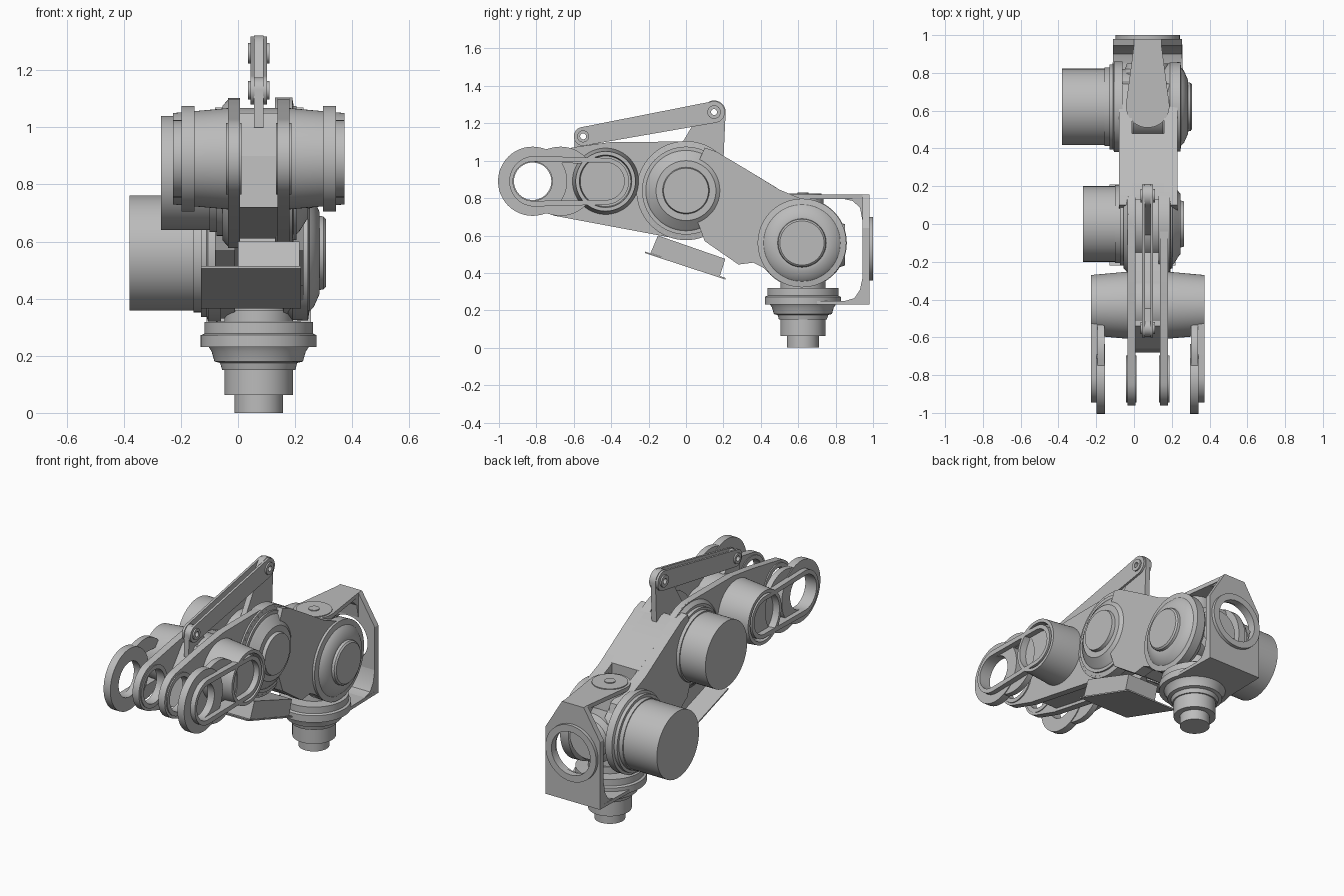
import bpy, bmesh, math
from mathutils import Vector
from mathutils.geometry import convex_hull_2d

cube = bpy.data.objects.get("Cube")
if cube:
    bpy.data.objects.remove(cube)

GREY = (0.5, 0.5, 0.5, 1)
mat = bpy.data.materials.new("machine grey")
mat.use_nodes = True
mat.diffuse_color = GREY
mat.node_tree.nodes["Principled BSDF"].inputs["Base Color"].default_value = GREY

MID = 0.0725              # symmetry plane of the arm
FORK = (-0.82, 0.89)      # joint centres as (y, z)
WRIST = (-0.43, 0.89)
ELBOW = (0.0, 0.84)
SHOULDER = (0.62, 0.56)
TAU = math.tau

# Maps (in-plane a, in-plane b, depth c) to world space for each axis
AXES = {"X": lambda a, b, c: (c, a, b),
        "Y": lambda a, b, c: (a, c, b),
        "Z": lambda a, b, c: (a, b, c)}


def finish(name, bm):
    bmesh.ops.remove_doubles(bm, verts=bm.verts, dist=1e-5)
    bmesh.ops.recalc_face_normals(bm, faces=bm.faces)
    mesh = bpy.data.meshes.new(name)
    bm.to_mesh(mesh)
    bm.free()
    mesh.materials.append(mat)
    ob = bpy.data.objects.new(name, mesh)
    bpy.context.collection.objects.link(ob)
    bpy.ops.object.select_all(action="DESELECT")
    ob.select_set(True)
    bpy.context.view_layer.objects.active = ob
    bpy.ops.object.shade_smooth_by_angle(angle=math.radians(30))
    return ob


def circle(c, r, n=48):
    return [(c[0] + r * math.cos(TAU * i / n), c[1] + r * math.sin(TAU * i / n)) for i in range(n)]


def hull(*groups):
    pts = [Vector(p) for g in groups for p in g]
    return [tuple(pts[i]) for i in convex_hull_2d(pts)]


def prism(name, axis, c0, c1, outline, *holes):
    """Extrude a flat outline with holes from depth c0 to c1."""
    cu = bpy.data.curves.new(name, "CURVE")
    cu.dimensions = "2D"
    cu.fill_mode = "BOTH"
    cu.extrude = abs(c1 - c0) / 2
    for loop in (outline, *holes):
        sp = cu.splines.new("POLY")
        sp.points.add(len(loop) - 1)
        for p, q in zip(sp.points, loop):
            p.co = (q[0], q[1], 0, 1)
        sp.use_cyclic_u = True
    tmp = bpy.data.objects.new(name + "_tmp", cu)
    mesh = bpy.data.meshes.new_from_object(tmp)
    bm = bmesh.new()
    bm.from_mesh(mesh)
    for v in bm.verts:
        v.co = AXES[axis](v.co.x, v.co.y, v.co.z + (c0 + c1) / 2)
    bpy.data.objects.remove(tmp)
    bpy.data.curves.remove(cu)
    bpy.data.meshes.remove(mesh)
    return finish(name, bm)


def lathe(name, axis, centre, profile, n=64):
    """Revolve (depth, radius) pairs about an axis and cap both ends."""
    bm = bmesh.new()
    rings = [[bm.verts.new(AXES[axis](a, b, d)) for a, b in circle(centre, r, n)] for d, r in profile]
    for p, q in zip(rings, rings[1:]):
        for i in range(n):
            bm.faces.new((p[i], p[(i + 1) % n], q[(i + 1) % n], q[i]))
    bm.faces.new(rings[0])
    bm.faces.new(rings[-1])
    return finish(name, bm)


def both_sides(name, d0, d1, outline, *holes):
    for side, s in (("left", 1), ("right", -1)):
        prism(f"{side}_{name}", "X", MID + s * d0, MID + s * d1, outline, *holes)


# Forearm: two plates joined by a solid web
arm = hull(circle(FORK, 0.14), circle(ELBOW, 0.262),
           [(-0.7, 0.705), (-0.58, 1.075), (-0.4, 1.1)])
both_sides("forearm_plate", 0.065, 0.108, arm, circle(FORK, 0.1))
both_sides("forearm_end_ring", 0.06, 0.115, circle(FORK, 0.125), circle(FORK, 0.1))
prism("forearm_web", "X", MID - 0.07, MID + 0.07,
      [(-0.68, 0.72), (-0.1, 0.61), (-0.1, 0.95), (-0.26, 1.02), (-0.54, 1.05), (-0.66, 0.9)])

# Wrist barrel with recessed ends
lathe("wrist_barrel", "X", WRIST,
      [(MID - 0.26, 0.12), (MID - 0.26, 0.135), (MID - 0.3, 0.14), (MID - 0.3, 0.16), (MID - 0.1, 0.178),
       (MID + 0.1, 0.178), (MID + 0.3, 0.16), (MID + 0.3, 0.14), (MID + 0.26, 0.135), (MID + 0.26, 0.12)])

# Outer fork frames
slot = hull(circle(FORK, 0.105), circle(WRIST, 0.1))
both_sides("fork_ring", 0.225, 0.27, circle(FORK, 0.185), circle(FORK, 0.105))
both_sides("fork_hood", 0.23, 0.265, hull(circle(FORK, 0.15), circle((-0.67, 0.89), 0.185)), slot)
both_sides("fork_frame", 0.265, 0.3, hull(circle((-0.81, 0.89), 0.135), circle(WRIST, 0.125)), slot)

# Elbow drum, motor and cap
lathe("elbow_hub", "X", ELBOW, [(-0.03, 0.2), (0.18, 0.2)])
lathe("elbow_motor", "X", ELBOW,
      [(-0.27, 0.2), (-0.1, 0.2), (-0.1, 0.207), (-0.075, 0.207), (-0.075, 0.22), (-0.055, 0.22),
       (-0.055, 0.235), (-0.03, 0.262), (-0.01, 0.262)])
lathe("elbow_cap", "X", ELBOW,
      [(0.13, 0.265), (0.19, 0.265), (0.195, 0.235), (0.205, 0.235), (0.205, 0.215), (0.215, 0.205),
       (0.24, 0.165), (0.245, 0.16), (0.245, 0.125), (0.265, 0.12)])
for i in range(40):
    a = TAU * i / 40
    lathe("elbow_bolt", "X", (ELBOW[0] + 0.25 * math.cos(a), ELBOW[1] + 0.25 * math.sin(a)),
          [(0.185, 0.005), (0.193, 0.005)], 6)

# Upper arm: side cheeks and a sloped top panel
cheek = [(0.0, 0.84), (0.1, 1.07), (0.16, 1.05), (0.32, 0.955), (0.5, 0.845), (0.62, 0.795), (0.74, 0.76),
         (0.8, 0.56), (0.62, 0.33), (0.48, 0.37), (0.41, 0.43), (0.36, 0.455), (0.28, 0.445), (0.1, 0.57)]
prism("upper_arm_left_cheek", "X", 0.16, 0.23, cheek)
prism("upper_arm_right_cheek", "X", -0.08, -0.01, cheek)
prism("upper_arm_top_panel", "X", -0.02, 0.17,
      [(0.13, 1.055), (0.16, 1.05), (0.32, 0.955), (0.48, 0.858), (0.48, 0.78), (0.2, 0.9)])
prism("upper_arm_bottom_panel", "X", -0.02, 0.17,
      [(0.1, 0.58), (0.28, 0.45), (0.36, 0.46), (0.36, 0.52), (0.15, 0.64)])

# Shoulder motor and cap
lathe("shoulder_motor", "X", SHOULDER,
      [(-0.38, 0.202), (-0.155, 0.202), (-0.155, 0.208), (-0.13, 0.208), (-0.13, 0.225), (-0.11, 0.225),
       (-0.105, 0.24), (-0.06, 0.24), (-0.06, 0.2), (0.0, 0.2)])
lathe("shoulder_cap", "X", SHOULDER,
      [(0.15, 0.2), (0.19, 0.235), (0.245, 0.237), (0.25, 0.205), (0.265, 0.19), (0.285, 0.145),
       (0.285, 0.13), (0.3, 0.127), (0.308, 0.118)])
lathe("shoulder_core", "X", SHOULDER, [(-0.02, 0.17), (0.17, 0.17)])

# Upright hub with the rotor facing the back
TURN = (MID, 0.625)
lathe("upright_hub", "Z", TURN, [(0.3, 0.11), (0.8, 0.11), (0.82, 0.105)])
lathe("back_rotor", "Y", (MID, 0.55), [(0.62, 0.15), (0.8, 0.15), (0.82, 0.12), (0.85, 0.11)])

# Rear bracket
ring_c = (MID, 0.53)
prism("bracket_back_plate", "Y", 0.945, 0.98,
      [(-0.11, 0.23), (0.255, 0.23), (0.255, 0.64), (0.145, 0.82), (0.0, 0.82), (-0.11, 0.64)],
      circle(ring_c, 0.135))
prism("bracket_back_ring", "Y", 0.96, 1.0, circle(ring_c, 0.17), circle(ring_c, 0.13))
prism("bracket_lower_corner", "X", -0.11, 0.255,
      [(0.72, 0.23), (0.97, 0.23), (0.97, 0.4), (0.945, 0.38), (0.93, 0.31), (0.9, 0.265), (0.85, 0.25), (0.72, 0.245)])
prism("bracket_upper_corner", "X", 0.0, 0.145,
      [(0.72, 0.82), (0.97, 0.82), (0.97, 0.66), (0.945, 0.67), (0.93, 0.75), (0.89, 0.785), (0.82, 0.8), (0.72, 0.8)])
prism("bracket_top_arm", "Z", 0.795, 0.82, hull(circle(TURN, 0.115), [(0.0, 0.95), (0.145, 0.95)]))
prism("bracket_bottom_arm", "Z", 0.23, 0.25, hull(circle(TURN, 0.19), [(-0.11, 0.97), (0.255, 0.97)]))
lathe("top_bearing", "Z", TURN, [(0.81, 0.1), (0.825, 0.1), (0.825, 0.03), (0.83, 0.03)])

# Stepped base spindle
lathe("base_spindle", "Z", TURN,
      [(0.0, 0.085), (0.062, 0.085), (0.062, 0.12), (0.15, 0.12), (0.15, 0.128), (0.175, 0.135),
       (0.18, 0.155), (0.215, 0.165), (0.23, 0.175), (0.23, 0.203), (0.272, 0.203), (0.278, 0.19),
       (0.318, 0.19), (0.32, 0.12), (0.36, 0.12)])

# Tilted box and tray under the elbow
prism("under_box", "X", 0.0, 0.215, [(-0.15, 0.6), (0.21, 0.475), (0.18, 0.38), (-0.19, 0.505)])
prism("under_tray", "X", -0.13, 0.22, [(-0.22, 0.514), (0.21, 0.374), (0.21, 0.365), (-0.22, 0.506)])

# Push rod above the forearm with its lever and pins
ROD_A, ROD_B = (-0.55, 1.13), (0.15, 1.26)
rod = hull(circle(ROD_A, 0.05), circle(ROD_B, 0.058))
for s in (-1, 1):
    x = MID + s * 0.022
    prism("push_rod_plate", "X", x - 0.007, x + 0.007, rod, circle(ROD_A, 0.018), circle(ROD_B, 0.018))
    for c, r in ((ROD_A, 0.032), (ROD_B, 0.036)):
        x = MID + s * 0.031
        prism("push_rod_boss", "X", x - 0.007, x + 0.007, circle(c, r, 32), circle(c, 0.016, 24))
prism("elbow_lever", "X", MID - 0.016, MID + 0.016,
      hull(circle(ROD_B, 0.062), [(-0.06, 1.03), (0.2, 1.0)]), circle(ROD_B, 0.016))
prism("forearm_lug", "X", MID - 0.016, MID + 0.016,
      hull(circle(ROD_A, 0.045), [(-0.6, 1.0), (-0.42, 1.03)]), circle(ROD_A, 0.016))
